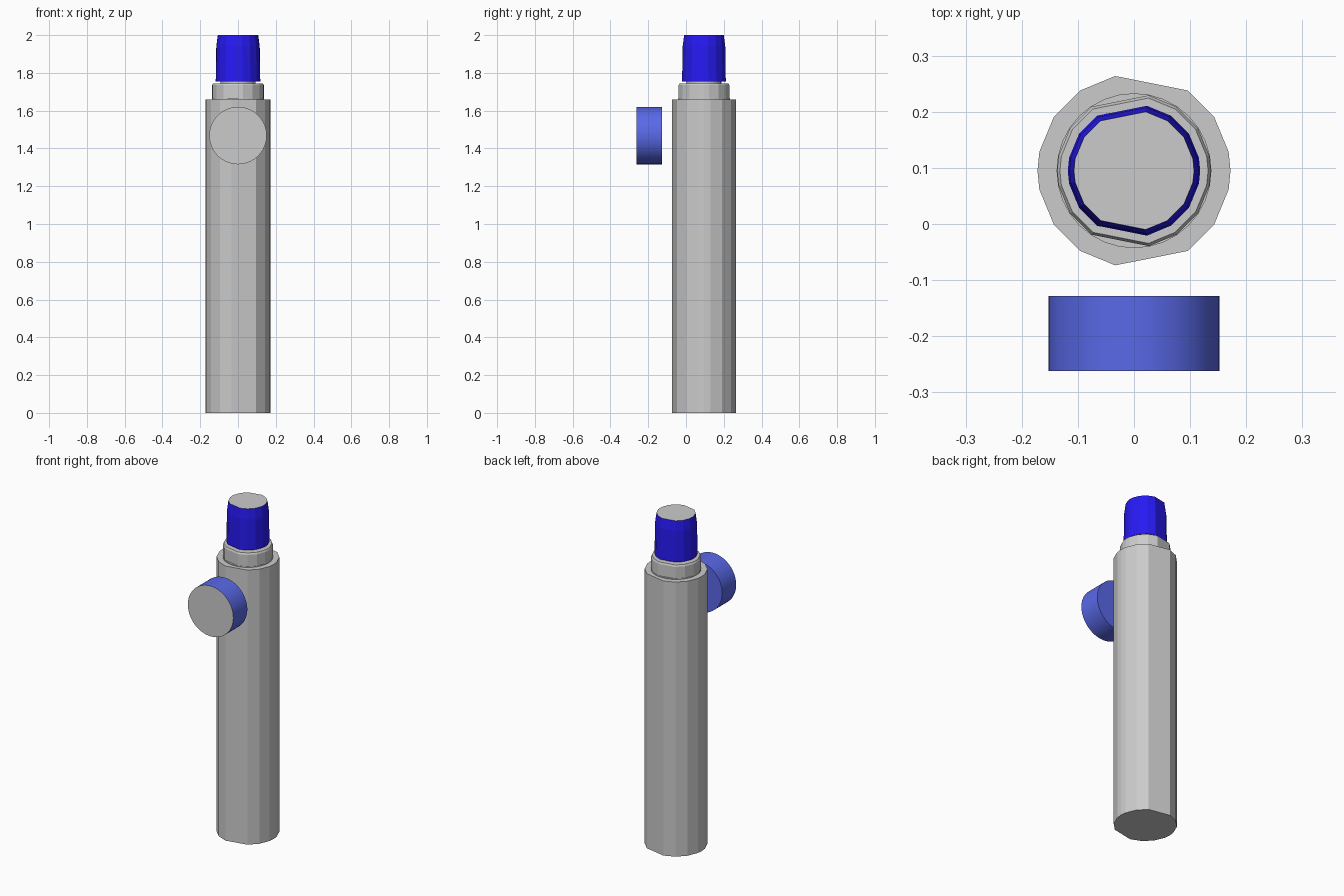
import bpy, math
from mathutils import Matrix

if "Cube" in bpy.data.objects:
    bpy.data.objects.remove(bpy.data.objects["Cube"])

CY = 0.095  # barrel axis


def material(name, rgb):
    m = bpy.data.materials.new(name)
    m.diffuse_color = (*rgb, 1)
    m.use_nodes = True
    m.node_tree.nodes["Principled BSDF"].inputs["Base Color"].default_value = m.diffuse_color
    return m


grey = material("grey", (0.8, 0.8, 0.8))
cap_blue = material("cap_blue", (0.02, 0.01, 0.9))
button_blue = material("button_blue", (0.1, 0.14, 0.8))


def angles(skip=()):
    """Sixteen corners with fine sides; skipped corners leave broad facets."""
    fan = [11.25 + 22.5 * i for i in range(16)] + [0, 180]
    return [math.radians(a) for a in sorted(fan) if a not in skip]


def lathe(name, profile, corners, matrix, mats=(), top_mat=0, smooth=None):
    """Stack rings (radius, height) into a capped solid."""
    n = len(corners)
    verts = [matrix @ Matrix.Translation((r * math.cos(a), r * math.sin(a), h)).to_translation()
             for r, h in profile for a in corners]
    faces = [tuple(reversed(range(n)))]
    for k in range(len(profile) - 1):
        for i in range(n):
            j = (i + 1) % n
            faces.append((k * n + i, k * n + j, k * n + n + j, k * n + n + i))
    faces.append(tuple(range(len(verts) - n, len(verts))))
    me = bpy.data.meshes.new(name)
    me.from_pydata(verts, [], faces)
    for m in mats:
        me.materials.append(m)
    me.polygons[len(faces) - 1].material_index = top_mat
    ob = bpy.data.objects.new(name, me)
    bpy.context.collection.objects.link(ob)
    if smooth:
        bpy.context.view_layer.objects.active = ob
        ob.select_set(True)
        bpy.ops.object.shade_smooth_by_angle(angle=math.radians(smooth))
        ob.select_set(False)
    return ob


axis = Matrix.Translation((0, CY, 0))
round_32 = [math.tau * i / 32 for i in range(32)]

# Barrel with one broad facet at the back and one at the front
lathe("barrel", [(0.172, 0), (0.172, 1.66)], angles((78.75, 281.25)), axis)

# Collar: thin round foot, faceted wall, then a narrow neck
collar = angles((101.25, 258.75))
lathe("collar_foot", [(0.138, 1.655), (0.138, 1.664)], round_32, axis)
lathe("collar", [(0.137, 1.66), (0.137, 1.735), (0.132, 1.745)], collar, axis)
lathe("neck", [(0.092, 1.74), (0.092, 1.76)], round_32, axis)

# Tapered cap with a grey end
lathe("cap", [(0.118, 1.755), (0.115, 1.94), (0.107, 2.0)], collar, axis,
      (cap_blue, grey), 1)

# Round side button, grey on its front face
side = Matrix.Translation((0, -0.128, 1.468)) @ Matrix.Rotation(math.pi / 2, 4, 'X')
lathe("button", [(0.152, 0), (0.152, 0.134)], [math.tau * i / 64 for i in range(64)], side,
      (button_blue, grey), 1, 30)
